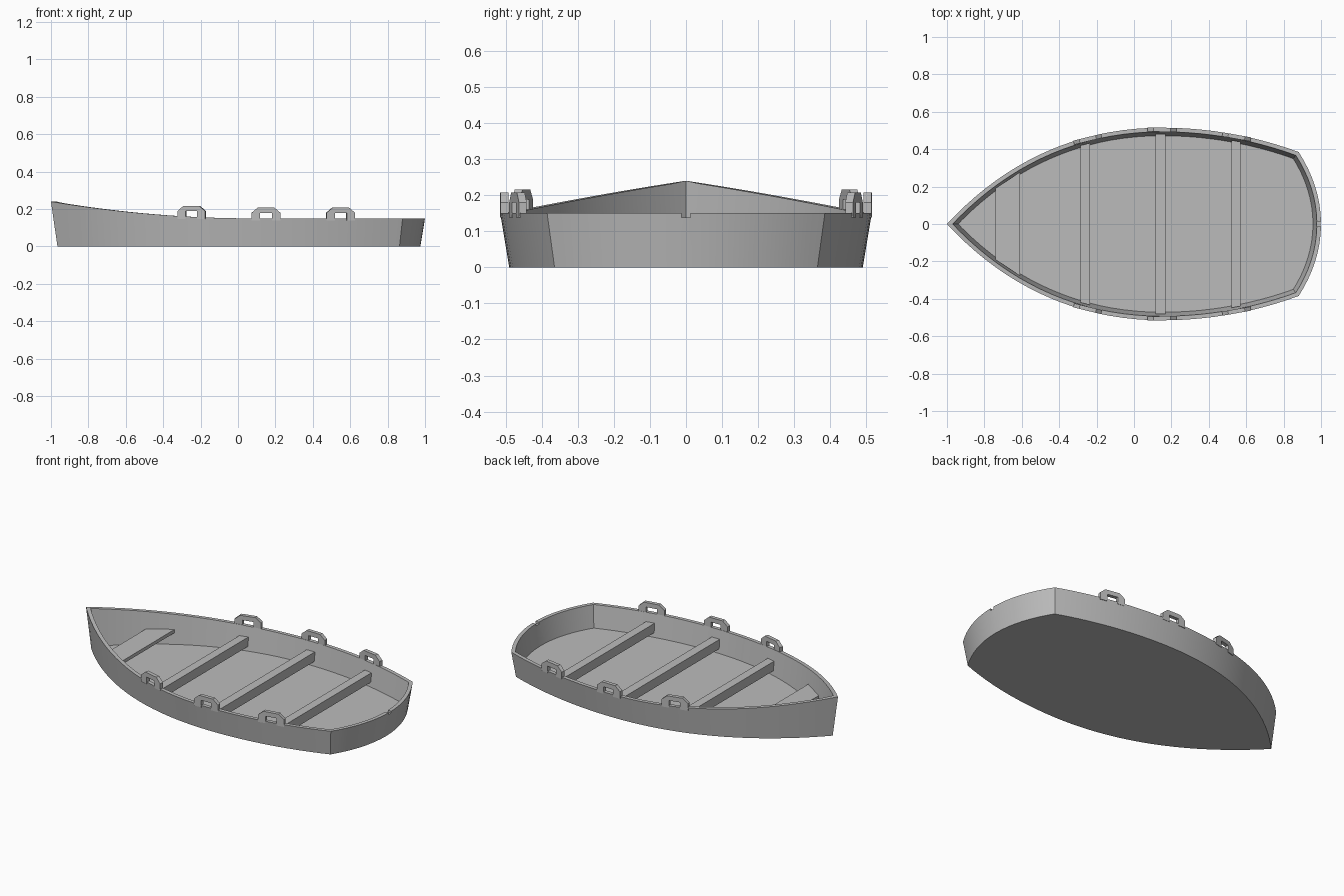
import bpy, bmesh
from mathutils import Vector, Matrix
from mathutils.geometry import interpolate_bezier

if "Cube" in bpy.data.objects:
    bpy.data.objects.remove(bpy.data.objects["Cube"])

grey = bpy.data.materials.new("grey paint")
grey.use_nodes = True
grey.diffuse_color = (0.5, 0.5, 0.5, 1)
grey.node_tree.nodes["Principled BSDF"].inputs["Base Color"].default_value = (0.5, 0.5, 0.5, 1)


def finish(bm, name, smooth=False):
    """Turn a bmesh into a named, painted object."""
    bmesh.ops.recalc_face_normals(bm, faces=bm.faces)
    mesh = bpy.data.meshes.new(name)
    bm.to_mesh(mesh)
    bm.free()
    mesh.materials.append(grey)
    obj = bpy.data.objects.new(name, mesh)
    bpy.context.collection.objects.link(obj)
    if smooth:
        bpy.ops.object.select_all(action="DESELECT")
        obj.select_set(True)
        bpy.context.view_layer.objects.active = obj
        bpy.ops.object.shade_smooth_by_angle(angle=0.5)
    return obj


def prism(bm, profile, shift):
    """Extrude a closed profile along a vector."""
    face = bm.faces.new([bm.verts.new(p) for p in profile])
    moved = bmesh.ops.extrude_face_region(bm, geom=[face])["geom"]
    bmesh.ops.translate(bm, vec=shift, verts=[v for v in moved if isinstance(v, bmesh.types.BMVert)])


# Gunwale outline: bow to widest point, to stern corner, to stern centre
CURVES = [
    ((-1, 0), (-0.69, 0.335), (-0.3, 0.515), (0.15, 0.515), 20),
    ((0.15, 0.515), (0.4, 0.515), (0.65, 0.47), (0.88, 0.385), 12),
    ((0.88, 0.385), (0.955, 0.27), (1, 0.14), (1, 0), 9),
]
half = [Vector((-1, 0))]
for a, b, c, d, n in CURVES:
    pts = interpolate_bezier(*[Vector((*p, 0)) for p in (a, b, c, d)], n)
    half += [p.to_2d() for p in pts[1:]]
outline = half + [Vector((p.x, -p.y)) for p in half[-2:0:-1]]


def inset(points, dist):
    """Move a closed outline inward with mitred corners."""
    result = []
    for i, p in enumerate(points):
        d1 = (p - points[i - 1]).normalized()
        d2 = (points[(i + 1) % len(points)] - p).normalized()
        n1, n2 = Vector((d1.y, -d1.x)), Vector((d2.y, -d2.x))
        result.append(p + (n1 + n2) * dist / (1 + n1.dot(n2)))
    return result


def sheer(x):
    """Height of the gunwale, rising towards the bow."""
    return 0.15 + 0.09 * (max(0, 0.08 - x) / 1.08) ** 2


def breadth(points, x):
    """Half breadth and tangent of an outline at x."""
    for p, q in zip(points, points[1:len(half)]):
        if p.x <= x <= q.x:
            return p.lerp(q, (x - p.x) / (q.x - p.x)).y, (q - p).normalized()


# Hull: flared outer side, gunwale, inner side and floor
bm = bmesh.new()
tops = [sheer(p.x) for p in outline]
rings = []
for dist, z in ((0.025, 0), (0, None), (0.022, None), (0.043, 0.02)):
    rings.append([bm.verts.new((p.x, p.y, tops[i] if z is None else z))
                  for i, p in enumerate(inset(outline, dist))])
for low, high in zip(rings, rings[1:]):
    for i in range(len(low)):
        bm.faces.new((low[i - 1], low[i], high[i], high[i - 1]))
bm.faces.new(rings[0])
bm.faces.new(rings[-1])
hull = finish(bm, "hull", True)

# Sculling notch in the middle of the stern
bm = bmesh.new()
bmesh.ops.create_cube(bm, size=1, matrix=Matrix.LocRotScale(
    Vector((1, 0, 0.16)), None, Vector((0.12, 0.026, 0.044))))
cutter = finish(bm, "notch_cutter")
cutter.hide_render = True
cut = hull.modifiers.new("notch", "BOOLEAN")
cut.operation = "DIFFERENCE"
cut.solver = "EXACT"
cut.object = cutter
bpy.ops.object.select_all(action="DESELECT")
hull.select_set(True)
bpy.context.view_layer.objects.active = hull
bpy.ops.object.modifier_apply(modifier=cut.name)
bpy.data.objects.remove(cutter)

# Seats spanning the inside of the hull
wall = inset(outline, 0.033)
for name, x0, x1, z0, z1 in (
    ("bow_seat", -0.74, -0.61, 0.085, 0.105),
    ("front_seat", -0.285, -0.235, 0.045, 0.1),
    ("middle_seat", 0.115, 0.168, 0.045, 0.1),
    ("rear_seat", 0.52, 0.57, 0.045, 0.1),
):
    y0, y1 = breadth(wall, x0)[0], breadth(wall, x1)[0]
    bm = bmesh.new()
    prism(bm, [(x0, -y0, z0), (x1, -y1, z0), (x1, y1, z0), (x0, y0, z0)], (0, 0, z1 - z0))
    finish(bm, name)

# Oarlocks: three chamfered arches on each gunwale
ARCH = [(0.077, -0.012), (0.077, 0.03), (0.045, 0.057), (-0.045, 0.057), (-0.077, 0.03),
        (-0.077, -0.012), (-0.032, -0.012), (-0.032, 0.03), (0.032, 0.03), (0.032, -0.012)]
for x, place in ((-0.25, "front"), (0.15, "middle"), (0.55, "rear")):
    y, along = breadth(outline, x)
    for side, sign in (("left", 1), ("right", -1)):
        bm = bmesh.new()
        t = Vector((along.x, along.y * sign, 0))
        inward = Vector((along.y, -along.x * sign, 0)) * 0.022
        base = Vector((x, y * sign, sheer(x)))
        prism(bm, [base + t * u + Vector((0, 0, v)) for u, v in ARCH], inward)
        finish(bm, f"{place}_oarlock_{side}")
